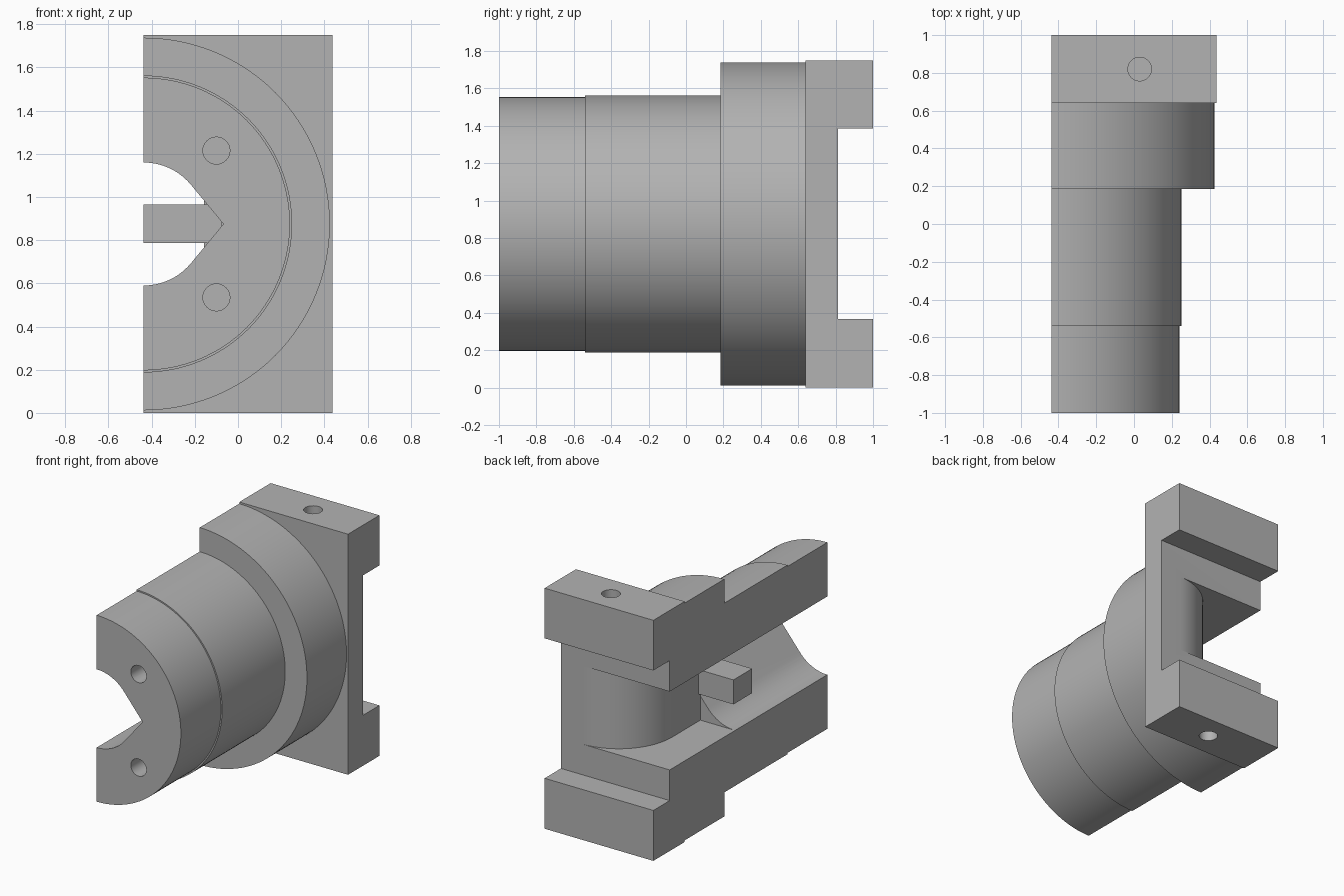
import bpy, bmesh, math
from mathutils import Vector

cube = bpy.data.objects.get("Cube")
if cube:
    bpy.data.objects.remove(cube, do_unlink=True)

CUT_X = -0.4375      # plane of the cut face, which holds the bore axis
MID_Z = 0.875
BORE = 0.285

steel = bpy.data.materials.new("plain grey")
steel.use_nodes = True
GREY = (0.45, 0.45, 0.45, 1)
steel.diffuse_color = GREY
steel.node_tree.nodes["Principled BSDF"].inputs["Base Color"].default_value = GREY


def finish(name, bm):
    bmesh.ops.recalc_face_normals(bm, faces=bm.faces)
    mesh = bpy.data.meshes.new(name)
    bm.to_mesh(mesh)
    bm.free()
    mesh.materials.append(steel)
    obj = bpy.data.objects.new(name, mesh)
    bpy.context.collection.objects.link(obj)
    return obj


def prism(name, outline, axis, low, high):
    """Extrude an outline along y (points are x, z) or z (points are x, y)."""
    bm = bmesh.new()
    place = (lambda a, b: (a, low, b)) if axis == "y" else (lambda a, b: (a, b, low))
    face = bm.faces.new([bm.verts.new(place(a, b)) for a, b in outline])
    top = bmesh.ops.extrude_face_region(bm, geom=[face])["geom"]
    step = Vector((0, high - low, 0) if axis == "y" else (0, 0, high - low))
    bmesh.ops.translate(bm, vec=step, verts=[g for g in top if isinstance(g, bmesh.types.BMVert)])
    return finish(name, bm)


def box(name, x, y, z):
    return prism(name, [(x[0], y[0]), (x[1], y[0]), (x[1], y[1]), (x[0], y[1])], "z", *z)


def arc(cx, cy, radius, start, end, steps):
    angles = [math.radians(start + (end - start) * i / steps) for i in range(steps + 1)]
    return [(cx + radius * math.cos(t), cy + radius * math.sin(t)) for t in angles]


def lathe(name, profile, segments):
    """Turn a (radius, y) profile about the bore axis."""
    bm = bmesh.new()
    verts = [bm.verts.new((CUT_X + r, y, MID_Z)) for r, y in profile]
    edges = [bm.edges.new(pair) for pair in zip(verts, verts[1:])]
    bmesh.ops.spin(bm, geom=verts + edges, cent=(CUT_X, 0, MID_Z), axis=(0, 1, 0),
                   angle=math.tau, steps=segments)
    bmesh.ops.remove_doubles(bm, verts=bm.verts, dist=0.0001)
    return finish(name, bm)


def combine(target, tool, operation):
    bpy.context.view_layer.objects.active = target
    mod = target.modifiers.new("combine", "BOOLEAN")
    mod.operation, mod.solver, mod.object = operation, "EXACT", tool
    bpy.ops.object.modifier_apply(modifier=mod.name)
    bpy.data.objects.remove(tool, do_unlink=True)


# Stepped round body joined to the square end plate
body = lathe("housing_body", [(0, -1), (0.678, -1), (0.678, -0.54), (0.688, -0.54), (0.688, 0.185),
                              (0.863, 0.185), (0.863, 0.7), (0, 0.7)], 128)
combine(body, box("end_plate", (-1.3, 0.4375), (0.64, 1), (0, 1.75)), "UNION")

# Remove the far half
combine(body, box("half_cutter", (-2, CUT_X), (-2, 2), (-1, 3)), "DIFFERENCE")

# Cross slot in the back of the plate
combine(body, box("slot_cutter", (-2, 2), (0.8125, 2), (0.367, 1.385)), "DIFFERENCE")

# Flared pocket behind the slot
FLARE = 0.43
WALL = CUT_X + 0.28
END_Y = 0.06
pocket = [(-1, END_Y), (WALL, END_Y)]
pocket += arc(WALL + FLARE, 0.8125 - FLARE, FLARE, 180, 90, 24)
pocket += [(WALL + FLARE, 0.9), (-1, 0.9)]
combine(body, prism("pocket_cutter", pocket, "z", MID_Z - BORE, MID_Z + BORE), "DIFFERENCE")

# Front bore with a pointed side
tip = math.degrees(math.acos(BORE / 0.37))
bore = arc(CUT_X, MID_Z, BORE, tip, 360 - tip, 64) + [(CUT_X + 0.37, MID_Z)]
combine(body, prism("bore_cutter", bore, "y", -1.5, END_Y + 0.001), "DIFFERENCE")

# Bolt holes in the front, and pin holes in the top and bottom
for z in (0.535, 1.215):
    combine(body, prism("bolt_hole", arc(-0.1, z, 0.0625, 0, 348.75, 31), "y", -1.2, -0.5), "DIFFERENCE")
for low, high in ((-0.2, 0.22), (1.53, 2)):
    combine(body, prism("pin_hole", arc(0.03, 0.82, 0.0625, 0, 348.75, 31), "z", low, high), "DIFFERENCE")

# Square bar across the bore
bar = box("cross_bar", (CUT_X, CUT_X + 0.36), (-0.136, 0.08), (0.787, 0.965))

bpy.ops.object.select_all(action="DESELECT")
for obj in (body, bar):
    obj.select_set(True)
bpy.context.view_layer.objects.active = body
bpy.ops.object.shade_smooth_by_angle(angle=math.radians(25))
